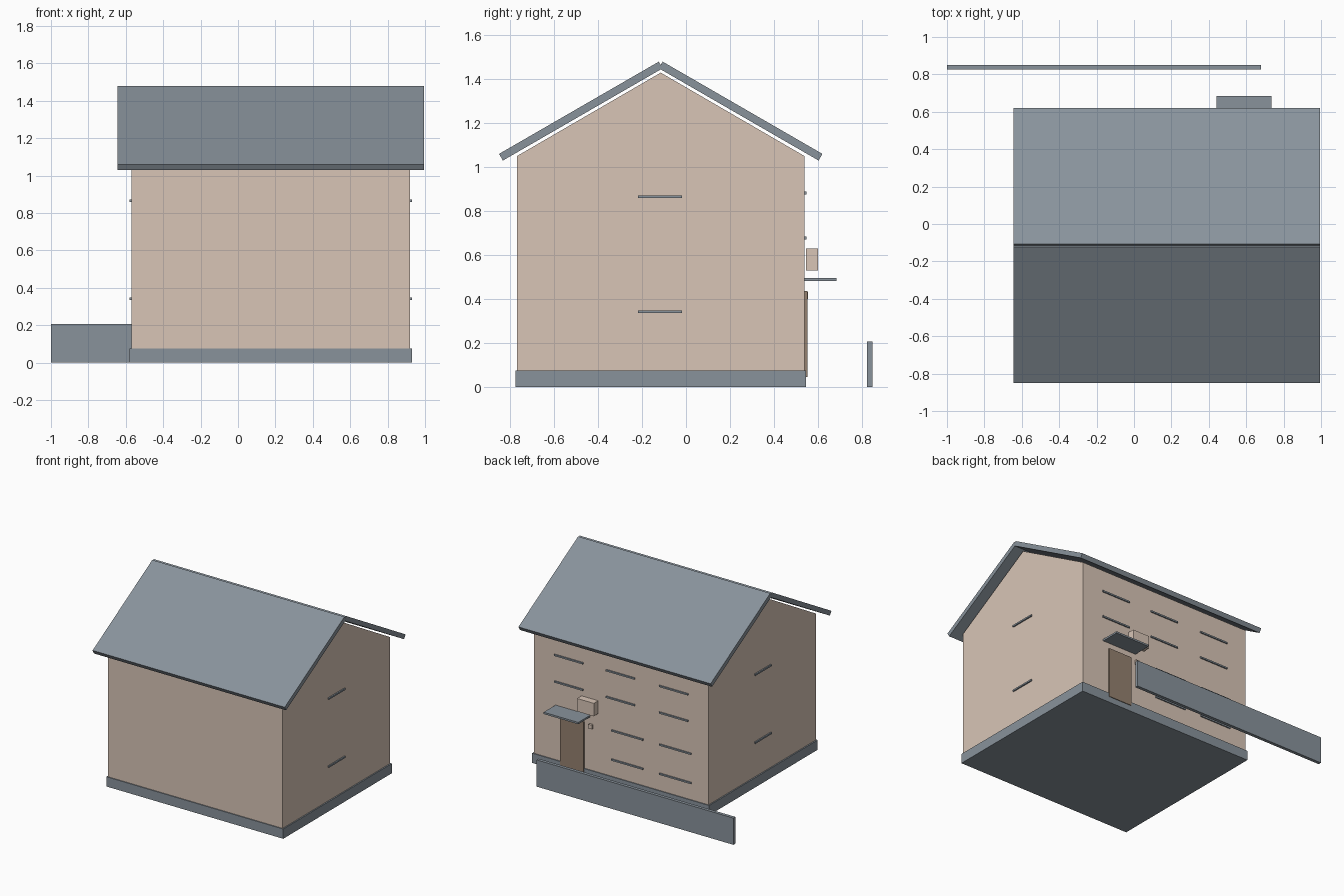
import bpy
import bmesh
import math
from mathutils import Matrix, Vector

cube = bpy.data.objects.get("Cube")
if cube:
    bpy.data.objects.remove(cube, do_unlink=True)


def material(name, rgb):
    mat = bpy.data.materials.new(name)
    mat.use_nodes = True
    color = (*rgb, 1.0)
    mat.diffuse_color = color
    mat.node_tree.nodes["Principled BSDF"].inputs["Base Color"].default_value = color
    return mat


PLASTER = material("warm_plaster", (0.69, 0.56, 0.47))
SLATE = material("slate_grey", (0.25, 0.29, 0.33))
WOOD = material("door_brown", (0.30, 0.22, 0.16))


def finish(name, bm, mat):
    bmesh.ops.recalc_face_normals(bm, faces=bm.faces)
    mesh = bpy.data.meshes.new(name)
    bm.to_mesh(mesh)
    bm.free()
    mesh.materials.append(mat)
    obj = bpy.data.objects.new(name, mesh)
    bpy.context.collection.objects.link(obj)
    return obj


def box(name, xs, ys, zs, mat):
    """Box spanning the given (low, high) ranges."""
    spans = (xs, ys, zs)
    center = Vector([(a + b) / 2 for a, b in spans])
    size = [b - a for a, b in spans]
    bm = bmesh.new()
    bmesh.ops.create_cube(bm, size=1, matrix=Matrix.Translation(center) @ Matrix.Diagonal((*size, 1)))
    return finish(name, bm, mat)


# Main dimensions
LEFT, RIGHT = 0.92, -0.57
FRONT, BACK = -0.77, 0.54
RIDGE_Y = (FRONT + BACK) / 2
EAVE, PEAK = 1.05, 1.43

# Walls: gable profile extruded along x
bm = bmesh.new()
profile = [(FRONT, 0.003), (BACK, 0.003), (BACK, EAVE), (RIDGE_Y, PEAK), (FRONT, EAVE)]
gable = bm.faces.new([bm.verts.new((RIGHT, y, z)) for y, z in profile])
ext = bmesh.ops.extrude_face_region(bm, geom=[gable])
bmesh.ops.translate(bm, vec=(LEFT - RIGHT, 0, 0),
                    verts=[v for v in ext["geom"] if isinstance(v, bmesh.types.BMVert)])
finish("house_walls", bm, PLASTER)

# Plinth
box("plinth", (RIGHT - 0.01, LEFT + 0.01), (FRONT - 0.007, BACK + 0.007), (0, 0.075), SLATE)

# Two roof slabs meeting at the ridge
PITCH = math.radians(30)
LENGTH = 0.84
for name, side in (("front_roof_slab", -1), ("back_roof_slab", 1)):
    slab = box(name, (RIGHT - 0.075, LEFT + 0.075), sorted((0, side * LENGTH)), (-0.0175, 0.0175), SLATE)
    slab.location = (0, RIDGE_Y, 1.465)
    slab.rotation_euler.x = -side * PITCH

# Gable slits on both sides
for side, wall in (("left", LEFT), ("right", RIGHT)):
    for level, z in (("lower", 0.341), ("upper", 0.865)):
        box(f"{side}_{level}_ledge", (wall - 0.01, wall + 0.01), (-0.218, -0.018),
            (z - 0.006, z + 0.006), SLATE)

# Window ledges on the back wall: (row heights, column centres, width)
groups = (
    ("upper", (0.677, 0.882), (0.62, 0.178, -0.275), 0.245),
    ("lower", (0.205, 0.43), (0.12, -0.29), 0.27),
)
for level, rows, columns, width in groups:
    for x in columns:
        for part, z in zip(("sill", "lintel"), rows):
            box(f"back_{level}_{part}", (x - width / 2, x + width / 2),
                (BACK - 0.01, BACK + 0.009), (z - 0.006, z + 0.006), SLATE)

# Entrance: door, canopy, intercom and wall unit
box("door", (0.487, 0.687), (BACK - 0.01, BACK + 0.012), (0.045, 0.435), WOOD)
box("door_canopy", (0.44, 0.735), (BACK - 0.005, 0.685), (0.482, 0.496), SLATE)
box("intercom", (0.415, 0.445), (BACK - 0.005, BACK + 0.016), (0.40, 0.432), PLASTER)
box("wall_unit", (0.367, 0.51), (BACK + 0.006, 0.60), (0.53, 0.63), PLASTER)

# Free-standing garden wall behind the house
box("garden_wall", (-1.0, 0.68), (0.825, 0.85), (0, 0.206), SLATE)
